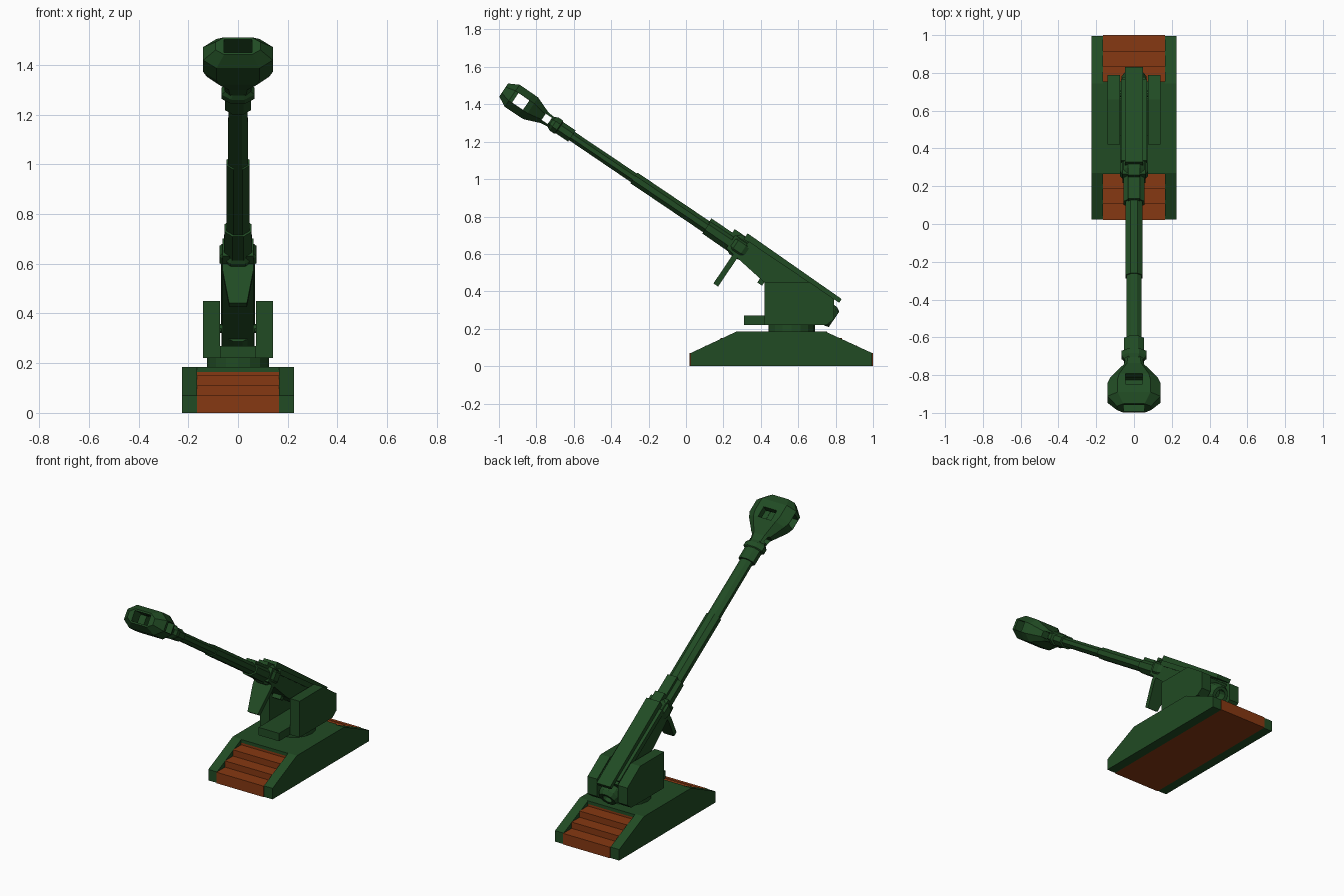
import bpy, bmesh, math
from mathutils import Vector, Matrix

if "Cube" in bpy.data.objects:
    bpy.data.objects.remove(bpy.data.objects["Cube"])


def mat(name, c):
    m = bpy.data.materials.new(name)
    m.diffuse_color = (*c, 1)
    m.use_nodes = True
    m.node_tree.nodes["Principled BSDF"].inputs["Base Color"].default_value = m.diffuse_color
    return m


GREEN = mat("green_paint", (0.015, 0.07, 0.017))
RUST = mat("rust_steps", (0.24, 0.04, 0.006))

# Gun frame: local (x, s along the bore, t above the bore) -> world
A = math.radians(34)
C, S = math.cos(A), math.sin(A)
GUN = Matrix(((1, 0, 0, 0), (0, -C, S, 0.136), (0, S, C, 0.727), (0, 0, 0, 1)))
WORLD = Matrix.Identity(4)


def rings(name, loops, m=GREEN, frame=WORLD):
    """Skin a list of equal-length point rings and cap both ends."""
    bm = bmesh.new()
    vs = [[bm.verts.new(frame @ Vector(p)) for p in r] for r in loops]
    n = len(vs[0])
    for a, b in zip(vs, vs[1:]):
        for i in range(n):
            j = (i + 1) % n
            bm.faces.new((a[i], a[j], b[j], b[i]))
    bm.faces.new(vs[0])
    bm.faces.new(vs[-1])
    bmesh.ops.recalc_face_normals(bm, faces=bm.faces)
    me = bpy.data.meshes.new(name)
    bm.to_mesh(me)
    bm.free()
    me.materials.append(m)
    ob = bpy.data.objects.new(name, me)
    bpy.context.collection.objects.link(ob)
    return ob


def extrude_x(name, profile, x0, x1, m=GREEN, frame=WORLD):
    return rings(name, [[(x, a, b) for a, b in profile] for x in (x0, x1)], m, frame)


def box(name, x, a, b, m=GREEN, frame=WORLD):
    p = [(a[0], b[0]), (a[1], b[0]), (a[1], b[1]), (a[0], b[1])]
    return extrude_x(name, p, x[0], x[1], m, frame)


def tube(name, stations, n=8):
    """Faceted tube along the bore; stations are (s, half width, half height, t)."""
    k = 1 / math.cos(math.pi / n)
    ang = [(i + 0.5) * 2 * math.pi / n for i in range(n)]
    return rings(name, [[(w * k * math.cos(a), s, t + h * k * math.sin(a)) for a in ang]
                        for s, w, h, t in stations], GREEN, GUN)


def cut(ob, cutters):
    for c in cutters:
        c.hide_render = True
        md = ob.modifiers.new("cut", 'BOOLEAN')
        md.operation, md.solver, md.object = 'DIFFERENCE', 'EXACT', c
        bpy.context.view_layer.objects.active = ob
        bpy.ops.object.modifier_apply(modifier=md.name)
        bpy.data.objects.remove(c)


# Base: side rails, deck and stepped ends
rail = [(0.025, 0), (0.995, 0), (0.995, 0.07), (0.745, 0.185), (0.27, 0.185), (0.025, 0.07)]
for sx, side in ((-1, "left"), (1, "right")):
    extrude_x("base_rail_" + side, rail, sx * 0.165, sx * 0.226)
steps = [(0.02, 0), (0.02, 0.07), (0.105, 0.07), (0.105, 0.11), (0.185, 0.11), (0.185, 0.15),
         (0.268, 0.15), (0.268, 0.18), (0.752, 0.18), (0.752, 0.15), (0.835, 0.15),
         (0.835, 0.11), (0.915, 0.11), (0.915, 0.07), (1.0, 0.07), (1.0, 0)]
extrude_x("base_steps", steps, -0.165, 0.165, RUST)
box("base_deck", (-0.165, 0.165), (0.266, 0.755), (0.165, 0.185))

# Turntable and carriage
circle = [(0.125 * math.cos(i * math.pi / 8), 0.565 + 0.125 * math.sin(i * math.pi / 8))
          for i in range(16)]
rings("turntable", [[(x, y, z) for x, y in circle] for z in (0.18, 0.222)])
box("carriage_floor", (-0.072, 0.072), (0.31, 0.66), (0.22, 0.27))
cheek = [(0.42, 0.22), (0.42, 0.45), (0.66, 0.45), (0.79, 0.36), (0.79, 0.25), (0.75, 0.22)]
for sx, side in ((-1, "left"), (1, "right")):
    extrude_x("carriage_cheek_" + side, cheek, sx * 0.073, sx * 0.14)
pin = [(0.69 + 0.018 * math.cos(i * math.pi / 4), 0.34 + 0.018 * math.sin(i * math.pi / 4))
       for i in range(8)]
extrude_x("trunnion_pin", pin, -0.08, 0.08)

# Barrel with stepped diameters and muzzle collars
tube("barrel", [(-0.7, 0.046, 0.034, 0), (0.5, 0.046, 0.034, 0), (0.5, 0.04, 0.028, 0),
                (0.9, 0.039, 0.027, 0), (0.9, 0.052, 0.036, 0), (0.98, 0.052, 0.036, 0),
                (0.985, 0.066, 0.042, 0), (1.015, 0.066, 0.042, 0), (1.035, 0.05, 0.032, 0)])

# Muzzle brake: chamfered box section with windows cut through it
def chamfered(s, w, h):
    a, b = w * 0.62, h * 0.45
    return [(w, s, -b), (w, s, b), (a, s, h), (-a, s, h), (-w, s, b), (-w, s, -b), (-a, s, -h), (a, s, -h)]


brake = rings("muzzle_brake", [chamfered(*q) for q in (
    (1.025, 0.05, 0.03), (1.075, 0.06, 0.035), (1.165, 0.125, 0.07), (1.2, 0.14, 0.071),
    (1.285, 0.14, 0.071), (1.34, 0.09, 0.042))], GREEN, GUN)
cut(brake, [
    box("bore_cut", (-0.056, 0.056), (1.14, 1.4), (-0.032, 0.032), GREEN, GUN),
    box("side_cut", (-0.2, 0.2), (1.195, 1.265), (-0.03, 0.031), GREEN, GUN),
    box("neck_cut", (-0.2, 0.2), (1.043, 1.083), (-0.019, 0.021), GREEN, GUN),
    box("top_cut", (-0.046, 0.046), (1.165, 1.235), (0, 0.1), GREEN, GUN)])

# Cradle, breech and barrel sleeve
tube("barrel_sleeve", [(0.03, 0.055, 0.042, 0), (-0.2, 0.056, 0.045, 0)])
cradle = [(-0.12, -0.035), (-0.38, -0.072), (-0.74, -0.075), (-0.74, 0.05), (-0.12, 0.05)]
extrude_x("cradle", cradle, -0.062, 0.062, GREEN, GUN)
breech = tube("breech_ring", [(-0.66, 0.066, 0.06, -0.025), (-0.785, 0.066, 0.06, -0.025),
                              (-0.81, 0.052, 0.05, -0.028)], 12)
cut(breech, [tube("breech_cut", [(-0.75, 0.03, 0.03, -0.025), (-0.9, 0.03, 0.03, -0.025)], 12)])
tube("cradle_clamp", [(-0.13, 0.06, 0.05, 0.01), (-0.15, 0.074, 0.062, 0.01),
                      (-0.2, 0.074, 0.062, 0.01), (-0.225, 0.06, 0.05, 0.01)])

# Recoil cylinder and slide rails above the barrel
box("recoil_rod_housing", (-0.033, 0.033), (-0.2, 0.035), (0.02, 0.052), GREEN, GUN)
box("recoil_block", (-0.033, 0.033), (-0.25, -0.1), (0.04, 0.074), GREEN, GUN)
extrude_x("top_slide", [(-0.17, 0.055), (-0.17, 0.094), (-0.783, 0.084), (-0.783, 0.06)],
          -0.048, 0.048, GREEN, GUN)
for sx, side in ((-1, "left"), (1, "right")):
    box("slide_rail_" + side, (sx * 0.046, sx * 0.068), (-0.72, -0.2), (0.03, 0.062), GREEN, GUN)

# Hanging plate under the cradle and small stop block
plate = [(-0.062, 0.0), (-0.062, -0.07), (-0.036, -0.23), (0.036, -0.23), (0.062, -0.07), (0.062, 0.0)]
rings("hanging_plate", [[(x, s, t) for x, t in plate] for s in (-0.198, -0.168)], GREEN, GUN)
box("stop_block", (-0.03, 0.03), (-0.39, -0.36), (-0.095, -0.05), GREEN, GUN)
